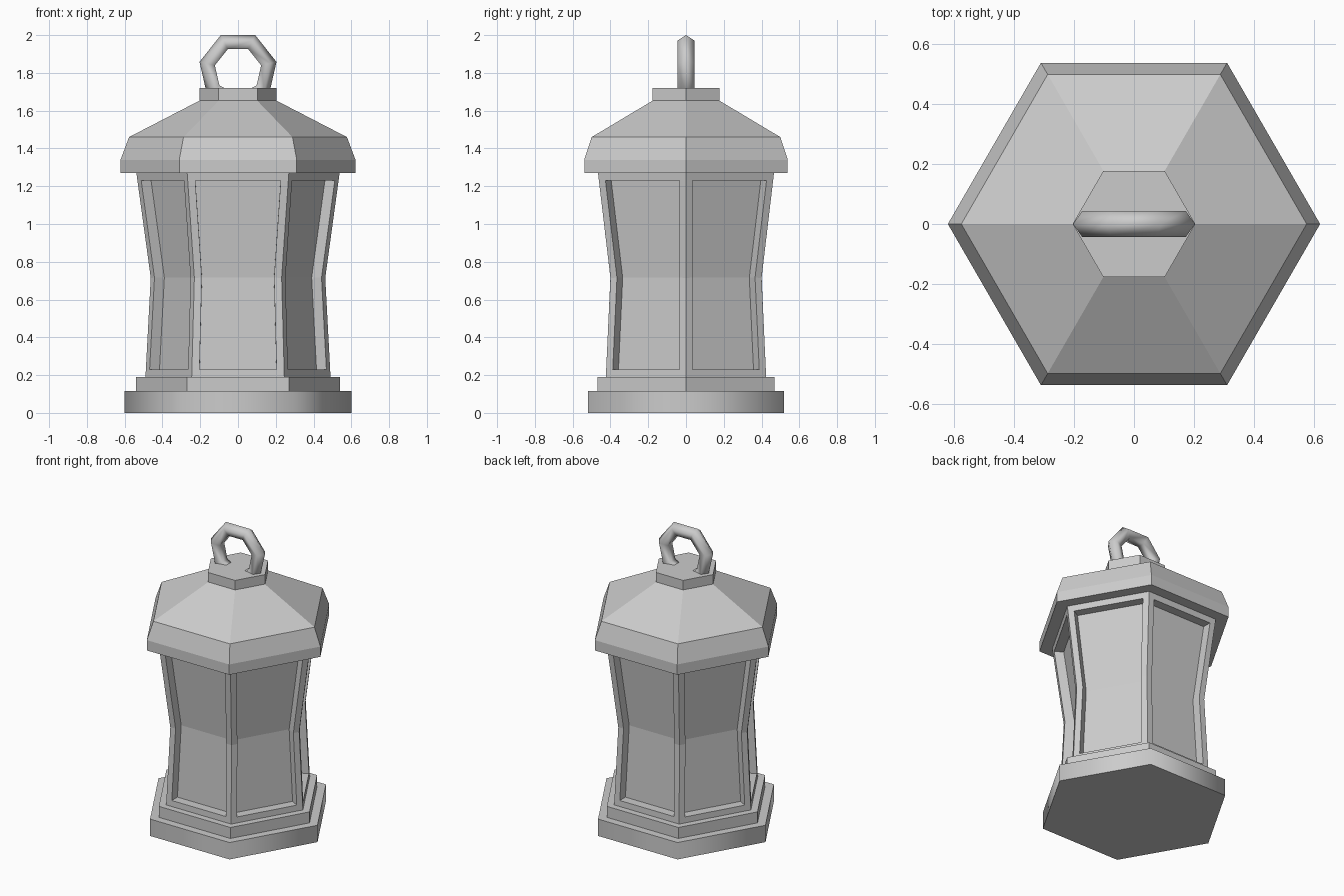
import bpy, bmesh
from math import cos, sin, pi, radians
from mathutils import Vector

if "Cube" in bpy.data.objects:
    bpy.data.objects.remove(bpy.data.objects["Cube"])


def hex_lathe(name, profile):
    """Closed six-sided solid through (radius, height) rings."""
    bm = bmesh.new()
    rings = [[bm.verts.new((r * cos(i * pi / 3), r * sin(i * pi / 3), z))
              for i in range(6)] for r, z in profile]
    sides = [[] for _ in range(6)]
    for low, high in zip(rings, rings[1:]):
        for i in range(6):
            j = (i + 1) % 6
            sides[i].append(bm.faces.new((low[i], low[j], high[j], high[i])))
    bm.faces.new(rings[0][::-1])
    bm.faces.new(rings[-1])
    bm.normal_update()
    mesh = bpy.data.meshes.new(name)
    obj = bpy.data.objects.new(name, mesh)
    bpy.context.collection.objects.link(obj)
    return obj, bm, sides


def finish(part):
    obj, bm, _ = part
    bm.to_mesh(obj.data)
    bm.free()
    return obj


# Stepped base, with softly shaded sides on the foot
foot = finish(hex_lathe("base_foot", [(0.60, 0), (0.60, 0.115)]))
bpy.ops.object.select_all(action='DESELECT')
foot.select_set(True)
bpy.context.view_layer.objects.active = foot
bpy.ops.object.shade_smooth_by_angle(angle=radians(70))
finish(hex_lathe("base_step", [(0.54, 0.115), (0.54, 0.19)]))

# Waisted body with a recessed pane on each side
body = hex_lathe("lantern_body", [(0.49, 0.19), (0.462, 0.715), (0.538, 1.27)])
_, bm, sides = body
for i, faces in enumerate(sides):
    bmesh.ops.inset_region(bm, faces=faces, thickness=0.04,
                           use_boundary=True, use_even_offset=True)
    bmesh.ops.inset_region(bm, faces=faces, thickness=0.0005,
                           use_boundary=True, use_even_offset=True)
    a = (i + 0.5) * pi / 3
    inward = Vector((-cos(a), -sin(a), 0)) * 0.06
    bmesh.ops.translate(bm, verts=list({v for f in faces for v in f.verts}),
                        vec=inward)
finish(body)

# Roof and its cap
finish(hex_lathe("roof", [(0.622, 1.27), (0.622, 1.34), (0.577, 1.46), (0.20, 1.655)]))
finish(hex_lathe("roof_cap", [(0.205, 1.655), (0.205, 1.72)]))

# Seven-sided carrying ring sunk into the cap
bpy.ops.mesh.primitive_torus_add(major_segments=7, minor_segments=5,
                                 major_radius=0.163, minor_radius=0.046,
                                 location=(0, 0, 1.812),
                                 rotation=(pi / 2, pi / 2, 0))
ring = bpy.context.object
ring.name = "carry_ring"
bpy.ops.object.shade_smooth()
